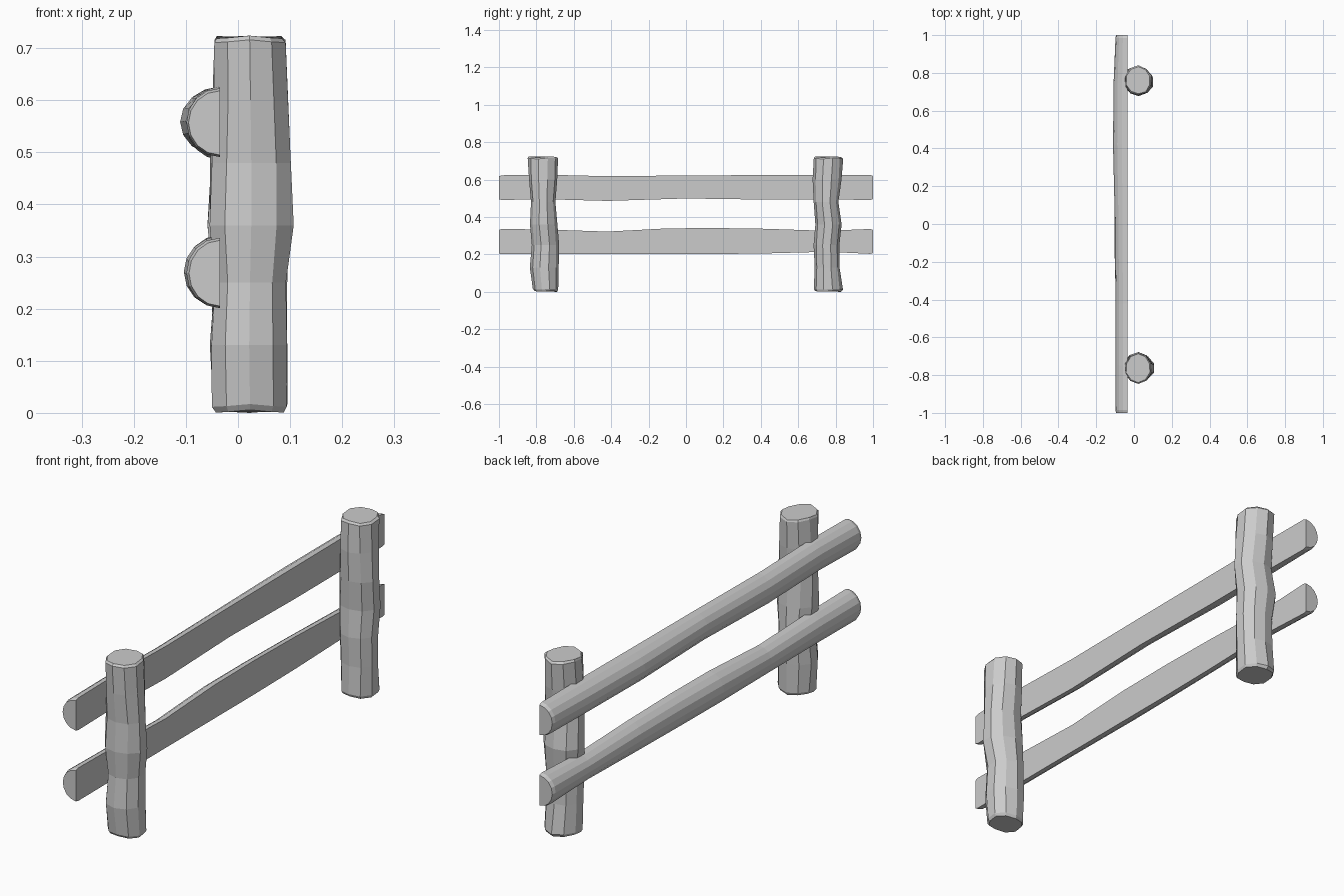
import bpy, bmesh, math, random

random.seed(4)


def loft(name, rings):
    """Skin a list of equal-sized point rings into a closed flat-shaded solid."""
    bm = bmesh.new()
    loops = [[bm.verts.new(p) for p in ring] for ring in rings]
    n = len(loops[0])
    for a, b in zip(loops, loops[1:]):
        for i in range(n):
            j = (i + 1) % n
            bm.faces.new((a[i], a[j], b[j], b[i]))
    bm.faces.new(loops[0][::-1])
    bm.faces.new(loops[-1])
    bmesh.ops.recalc_face_normals(bm, faces=bm.faces)
    mesh = bpy.data.meshes.new(name)
    bm.to_mesh(mesh)
    bm.free()
    obj = bpy.data.objects.new(name, mesh)
    bpy.context.collection.objects.link(obj)
    return obj


def post(name, sections, sides=10):
    """sections: (z, x_min, x_max, y_min, y_max)"""
    rings = []
    for k, (z, x0, x1, y0, y1) in enumerate(sections):
        end = k < 2 or k >= len(sections) - 2
        ring = []
        for i in range(sides):
            a = math.tau * (i + 0.5) / sides
            r = 1.03 + random.uniform(-0.03, 0.03)
            dz = 0.003 * math.sin(3 * a) if end else 0
            ring.append(((x0 + x1) / 2 + (x1 - x0) / 2 * r * math.cos(a),
                         (y0 + y1) / 2 + (y1 - y0) / 2 * r * math.sin(a), z + dz))
        rings.append(ring)
    return loft(name, rings)


def rail(name, sections, flat_x=-0.035, segs=8):
    """Half-round log. sections: (y, z_min, z_max, x_min)"""
    rings = []
    for y, z0, z1, x in sections:
        ring = []
        for i in range(segs + 1):
            a = math.pi * i / segs
            ring.append((flat_x + (x - flat_x) * math.sin(a), y,
                         (z0 + z1) / 2 + (z1 - z0) / 2 * math.cos(a)))
        rings.append(ring)
    return loft(name, rings)


# upright posts
post("front_post", [
    (0.003, -0.044, 0.090, -0.808, -0.690), (0.014, -0.050, 0.096, -0.816, -0.684),
    (0.13, -0.054, 0.097, -0.832, -0.684), (0.25, -0.046, 0.092, -0.822, -0.682),
    (0.36, -0.057, 0.108, -0.834, -0.690), (0.48, -0.053, 0.104, -0.828, -0.700),
    (0.60, -0.049, 0.097, -0.838, -0.690), (0.713, -0.046, 0.091, -0.842, -0.685),
    (0.721, -0.041, 0.086, -0.836, -0.691)])
post("back_post", [
    (0.003, -0.044, 0.090, 0.690, 0.828), (0.014, -0.050, 0.095, 0.684, 0.835),
    (0.13, -0.050, 0.095, 0.690, 0.820), (0.25, -0.050, 0.097, 0.684, 0.820),
    (0.36, -0.062, 0.100, 0.694, 0.831), (0.48, -0.053, 0.101, 0.686, 0.812),
    (0.60, -0.048, 0.096, 0.680, 0.828), (0.713, -0.046, 0.091, 0.684, 0.836),
    (0.721, -0.041, 0.086, 0.690, 0.830)])

# half-round rails, flat side against the posts
rail("upper_rail", [
    (-1.0, 0.495, 0.618, -0.095), (-0.985, 0.491, 0.623, -0.099),
    (-0.75, 0.495, 0.626, -0.097), (-0.42, 0.486, 0.618, -0.098),
    (0.0, 0.499, 0.622, -0.101), (0.42, 0.493, 0.624, -0.111),
    (0.75, 0.494, 0.626, -0.108), (0.985, 0.491, 0.625, -0.098),
    (1.0, 0.496, 0.619, -0.094)])
rail("lower_rail", [
    (-1.0, 0.205, 0.331, -0.094), (-0.985, 0.201, 0.336, -0.099),
    (-0.75, 0.202, 0.333, -0.097), (-0.42, 0.202, 0.322, -0.096),
    (-0.1, 0.202, 0.339, -0.104), (0.15, 0.202, 0.341, -0.101),
    (0.42, 0.205, 0.337, -0.098), (0.75, 0.214, 0.326, -0.098),
    (0.985, 0.203, 0.336, -0.099), (1.0, 0.207, 0.331, -0.094)])
